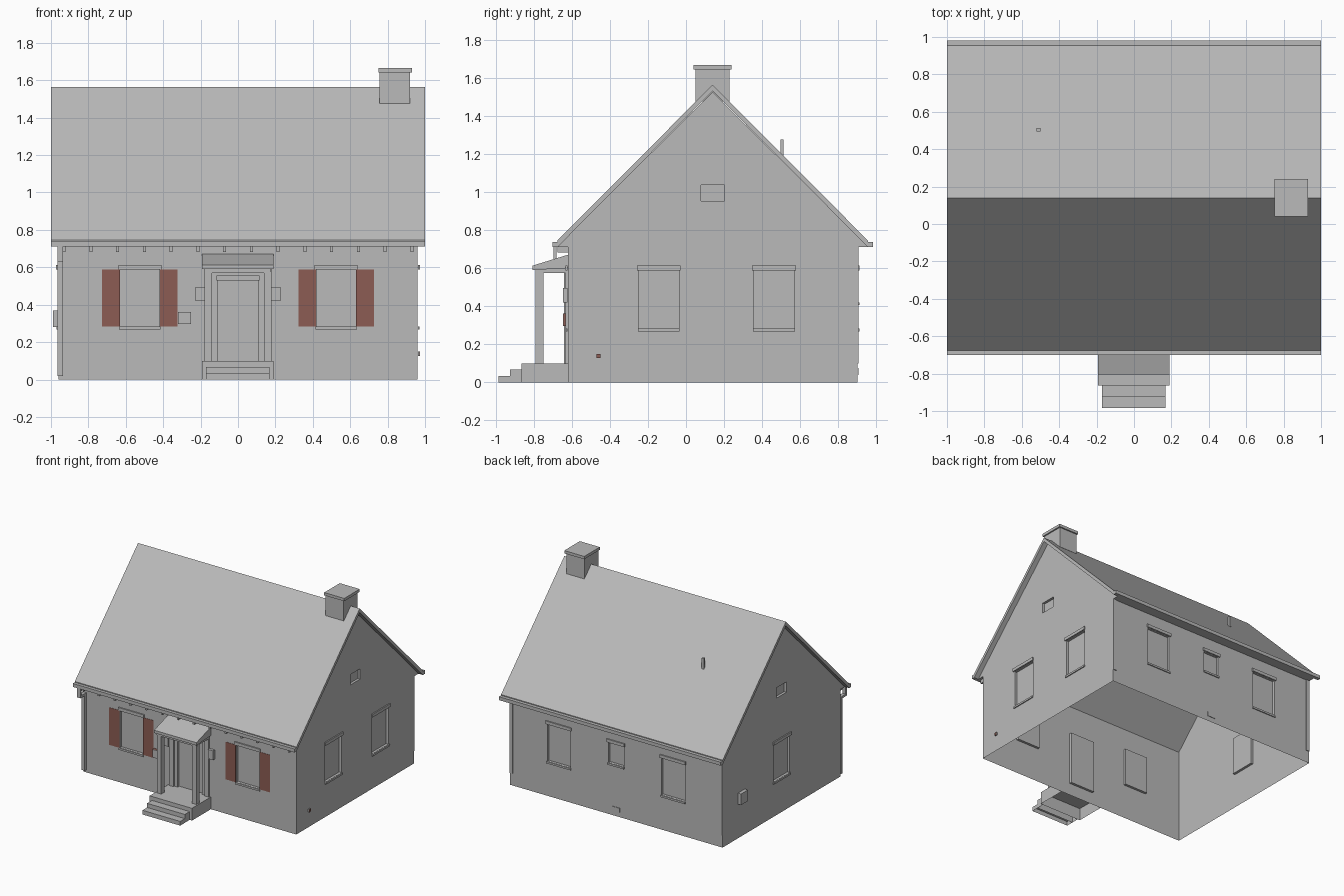
import bpy, bmesh
from mathutils import Vector

cube = bpy.data.objects.get("Cube")
if cube:
    bpy.data.objects.remove(cube, do_unlink=True)


def material(name, rgb):
    mat = bpy.data.materials.new(name)
    mat.use_nodes = True
    mat.diffuse_color = (*rgb, 1)
    mat.node_tree.nodes["Principled BSDF"].inputs["Base Color"].default_value = (*rgb, 1)
    return mat


GREY = material("mid grey", (0.49, 0.49, 0.49))
BROWN = material("red brown", (0.262, 0.107, 0.087))


def add_object(name, bm, mat=GREY):
    bmesh.ops.recalc_face_normals(bm, faces=bm.faces)
    mesh = bpy.data.meshes.new(name)
    bm.to_mesh(mesh)
    bm.free()
    mesh.materials.append(mat)
    obj = bpy.data.objects.new(name, mesh)
    bpy.context.collection.objects.link(obj)
    return obj


def box(name, x, y, z, mat=GREY, hollow=False):
    """Box from (low, high) ranges; hollow leaves out the bottom and the back."""
    bm = bmesh.new()
    bmesh.ops.create_cube(bm, size=1)
    if hollow:
        unseen = [f for f in bm.faces
                  if f.calc_center_median().z < -0.4 or f.calc_center_median().y > 0.4]
        bmesh.ops.delete(bm, geom=unseen, context="FACES")
    for v in bm.verts:
        v.co = [r[0] if c < 0 else r[1] for r, c in zip((x, y, z), v.co)]
    return add_object(name, bm, mat)


def extrude_x(name, profile, x0, x1):
    """Solid from a (y, z) profile run along x."""
    bm = bmesh.new()
    face = bm.faces.new([bm.verts.new((x0, y, z)) for y, z in profile])
    moved = bmesh.ops.extrude_face_region(bm, geom=[face])["geom"]
    bmesh.ops.translate(bm, vec=Vector((x1 - x0, 0, 0)),
                        verts=[v for v in moved if isinstance(v, bmesh.types.BMVert)])
    if len(bm.faces) == len(profile) + 1:
        bm.faces.new([v for v in bm.verts if v.co.x == x0])
    return add_object(name, bm)


# Main dimensions
SIDE, FRONT, BACK = 0.96, -0.62, 0.9
RIDGE = (FRONT + BACK) / 2
WALLS = {"front": FRONT, "back": BACK, "left": SIDE, "right": -SIDE}


def on_wall(name, wall, centre, width, z, inner, outer, mat=GREY):
    """Box on a wall, reaching from depth inner to depth outer."""
    plane = WALLS[wall]
    sign = 1 if plane > 0 else -1
    depth = sorted((plane + sign * inner, plane + sign * outer))
    span = (centre - width / 2, centre + width / 2)
    if wall in ("front", "back"):
        return box(name, span, depth, z, mat)
    return box(name, depth, span, z, mat)


# House shell
eave = 0.768
house = extrude_x("house_walls", [(FRONT, 0), (BACK, 0), (BACK, eave),
                                  (RIDGE, 1.525), (FRONT, eave)], -SIDE, SIDE)

# Openings: wall, centre, width, bottom, top
windows = [("front", -0.525, 0.21, 0.283, 0.588), ("front", 0.525, 0.21, 0.283, 0.588),
           ("back", -0.515, 0.21, 0.283, 0.588), ("back", 0.515, 0.21, 0.283, 0.588),
           ("back", 0, 0.14, 0.42, 0.588),
           ("left", -0.143, 0.21, 0.283, 0.588), ("left", 0.462, 0.21, 0.283, 0.588),
           ("right", RIDGE, 0.21, 0.283, 0.588)]
plain_openings = [("left", RIDGE, 0.125, 0.953, 1.037), ("right", RIDGE, 0.125, 0.953, 1.037),
                  ("front", 0, 0.22, 0.1, 0.53)]

cutters = []
for wall, c, w, z0, z1 in windows + plain_openings:
    cutter = on_wall("opening_cutter", wall, c, w, (z0, z1), -0.02, 0.05)
    cutter.hide_render = True
    cutters.append(cutter)
    mod = house.modifiers.new("opening", "BOOLEAN")
    mod.operation, mod.solver, mod.object = "DIFFERENCE", "EXACT", cutter

# Bake the recesses, then open the floor
depsgraph = bpy.context.evaluated_depsgraph_get()
bm = bmesh.new()
bm.from_mesh(bpy.data.meshes.new_from_object(house.evaluated_get(depsgraph)))
house.modifiers.clear()
floor = [f for f in bm.faces if all(v.co.z < 0.001 for v in f.verts)]
bmesh.ops.delete(bm, geom=floor, context="FACES_ONLY")
bm.to_mesh(house.data)
bm.free()
for cutter in cutters:
    bpy.data.objects.remove(cutter, do_unlink=True)

# Window lintels and sills
for wall, c, w, z0, z1 in windows:
    on_wall("window_lintel", wall, c, w + 0.02, (z1, z1 + 0.025), 0.002, 0.012)
    on_wall("window_sill", wall, c, w + 0.01, (z0 - 0.015, z0), 0.002, 0.01)

# Front shutters
for c in (-0.525, 0.525):
    for side in (-1, 1):
        on_wall("shutter", "front", c + side * 0.154, 0.094, (0.283, 0.588), 0.004, 0.006, BROWN)

# Roof slab and boxed eaves
low, edge = 0.71, 0.745
extrude_x("roof", [(-0.675, low), (-0.675, edge), (RIDGE, 1.563), (0.955, edge),
                   (0.955, low), (RIDGE, 1.53)], -1, 1)
extrude_x("front_soffit", [(-0.675, low), (FRONT, low), (FRONT, eave)], -SIDE, SIDE)
extrude_x("back_soffit", [(0.955, low), (BACK, low), (BACK, eave)], -SIDE, SIDE)
box("front_gutter", (-1, 1), (-0.7, -0.674), (low, 0.738))
box("back_gutter", (-1, 1), (0.954, 0.982), (low, 0.738))
for i in range(14):
    x = -0.93 + i * 1.86 / 13
    box("eave_bracket", (x - 0.008, x + 0.008), (-0.675, FRONT), (0.682, low))

# Chimney and vent pipe
box("chimney", (0.757, 0.919), (0.049, 0.229), (1.475, 1.642))
box("chimney_cap", (0.75, 0.93), (0.04, 0.24), (1.642, 1.665))
box("roof_vent_pipe", (-0.52, -0.5), (0.495, 0.513), (1.17, 1.275))

# Downpipes
box("front_downpipe", (-0.965, -0.935), (-0.64, FRONT), (0.02, 0.632))
extrude_x("front_downpipe_elbow", [(-0.695, 0.72), (-0.68, 0.72), (-0.68, 0.65),
                                   (FRONT, 0.65), (FRONT, 0.632), (-0.695, 0.632)],
          -0.965, -0.935)
for x in (-0.945, 0.945):
    box("back_downpipe", (x - 0.015, x + 0.015), (BACK, BACK + 0.006), (0.1, low))

# Porch landing and steps
box("porch_landing", (-0.193, 0.189), (-0.863, FRONT), (0, 0.1), hollow=True)
box("upper_step", (-0.172, 0.168), (-0.925, -0.863), (0, 0.068), hollow=True)
box("lower_step", (-0.172, 0.168), (-0.985, -0.925), (0, 0.034), hollow=True)

# Porch canopy, beams and posts
extrude_x("porch_canopy", [(-0.805, 0.59), (-0.805, 0.613), (FRONT, 0.67), (FRONT, 0.6)],
          -0.193, 0.189)
box("porch_front_beam", (-0.18, 0.176), (-0.79, -0.748), (0.57, 0.6))
for side in (-1, 1):
    x0, x1 = sorted((side * 0.14, side * 0.178))
    box("porch_post", (x0, x1), (-0.79, -0.748), (0.1, 0.575))
    box("porch_side_beam", (x0, x1), (-0.76, FRONT), (0.575, 0.602))
    box("door_pilaster", (x0, x1), (-0.632, FRONT), (0.1, 0.575))
    # Wall lantern beside the door
    on_wall("wall_lantern", "front", side * 0.203, 0.046, (0.42, 0.495), 0.002, 0.025)

# Door lintel
on_wall("door_lintel", "front", 0, 0.232, (0.53, 0.555), 0.002, 0.012)

# Small wall fittings
on_wall("mailbox", "front", -0.285, 0.07, (0.297, 0.362), 0.002, 0.022, BROWN)
on_wall("mailbox_front", "front", -0.285, 0.07, (0.297, 0.362), 0.022, 0.027)
on_wall("meter_box", "right", 0.66, 0.09, (0.28, 0.37), 0.002, 0.03)
on_wall("garden_tap", "left", -0.46, 0.02, (0.127, 0.15), 0.002, 0.01)
on_wall("garden_tap_face", "left", -0.46, 0.02, (0.127, 0.15), 0.01, 0.012, BROWN)
on_wall("foundation_vent", "back", 0, 0.07, (0.04, 0.075), 0.002, 0.006)
